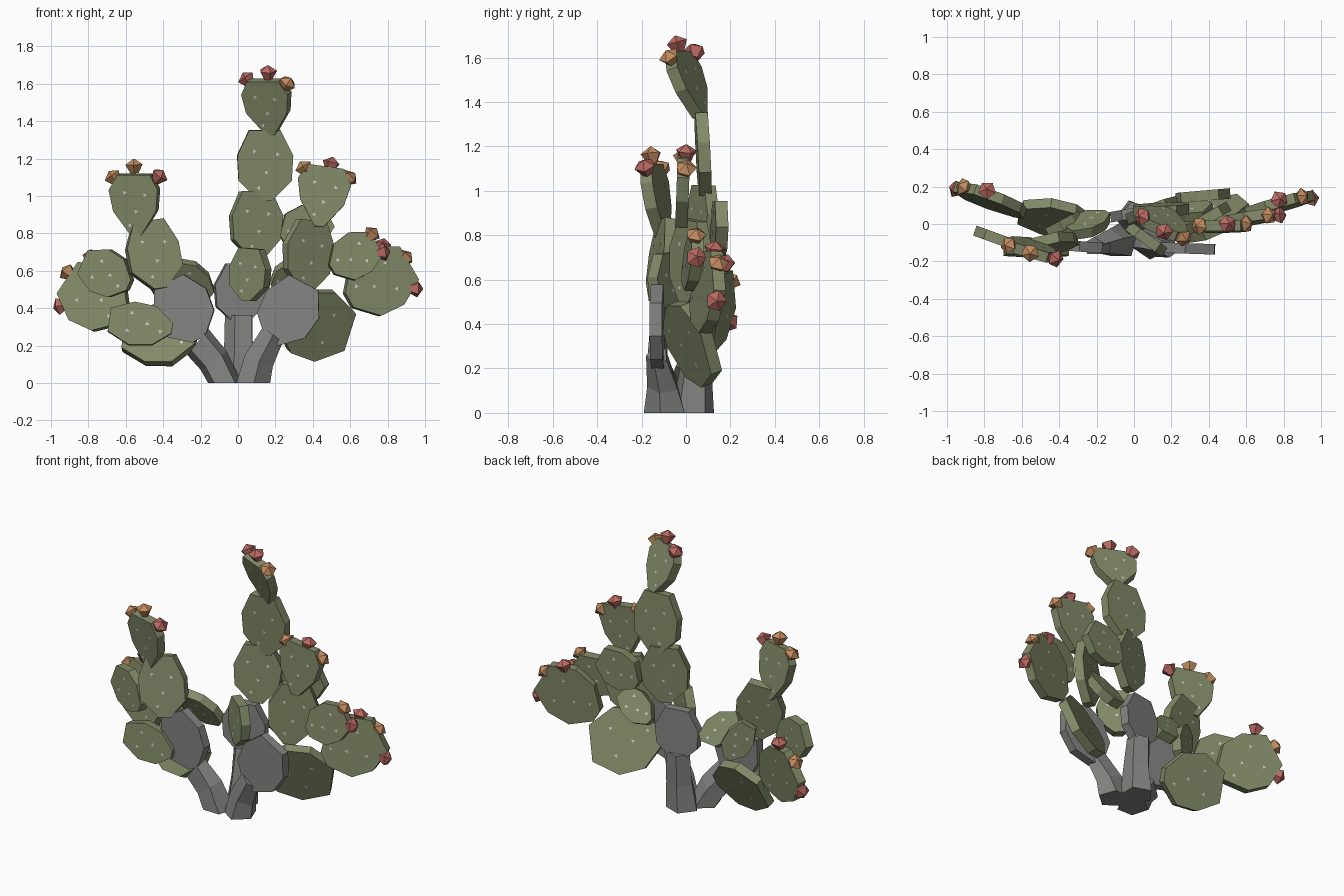
import bpy, bmesh, math, random
from mathutils import Matrix, Vector

random.seed(4)
cube = bpy.data.objects.get("Cube")
if cube:
    bpy.data.objects.remove(cube)


def material(name, rgb):
    m = bpy.data.materials.new(name)
    m.use_nodes = True
    m.diffuse_color = (*rgb, 1)
    m.node_tree.nodes["Principled BSDF"].inputs["Base Color"].default_value = (*rgb, 1)
    return m


GREEN = material("cactus green", (0.225, 0.255, 0.137))
GREY = material("woody grey", (0.23, 0.23, 0.225))
SPINE = material("pale spine", (0.6, 0.6, 0.58))
RED = material("red fruit", (0.49, 0.14, 0.12))
ORANGE = material("orange fruit", (0.54, 0.26, 0.115))

# Half outlines of a pad: (width fraction, height fraction), from base to tip
ROUND = [(0.12, -0.5), (0.46, -0.22), (0.5, 0.14), (0.28, 0.5)]
WEDGE = [(0.09, -0.5), (0.43, -0.1), (0.5, 0.24), (0.34, 0.48)]
SPINE_SPOTS = [(-0.2, 0.2), (0.22, 0.16), (0.02, -0.1), (-0.12, -0.32)]


def finish(name, bm, mats):
    mesh = bpy.data.meshes.new(name)
    bm.to_mesh(mesh)
    bm.free()
    for m in mats:
        mesh.materials.append(m)
    ob = bpy.data.objects.new(name, mesh)
    bpy.context.collection.objects.link(ob)
    return ob


def loft(bm, rings):
    """Skin a list of equal point rings and cap both ends."""
    loops = [[bm.verts.new(p) for p in ring] for ring in rings]
    n = len(loops[0])
    for a, b in zip(loops, loops[1:]):
        for i in range(n):
            j = (i + 1) % n
            bm.faces.new((a[i], a[j], b[j], b[i]))
    bm.faces.new(loops[0])
    bm.faces.new(loops[-1])
    bmesh.ops.recalc_face_normals(bm, faces=bm.faces)


def pad(name, centre, width, length, roll=0, yaw=0, tilt=0, shape=ROUND, mat=GREEN):
    """Flat cactus pad: roll leans it sideways, yaw turns it, tilt leans it forward."""
    half = 0.028
    outline = shape + [(-u, v) for u, v in reversed(shape)]
    outline = [(u * width * random.uniform(0.96, 1.06), v * length) for u, v in outline]
    bm = bmesh.new()
    loft(bm, [[(u, y, v) for u, v in outline] for y in (-half, half)])
    # Tiny flat spine marks on both faces
    if mat is GREEN:
        for side in (-1, 1):
            for u, v in SPINE_SPOTS:
                spot = [bm.verts.new((u * width + 0.013 * math.cos(a), side * (half + 0.002),
                                      v * length + 0.013 * math.sin(a)))
                        for a in (-side * k * math.tau / 3 + u * 9 for k in range(3))]
                bm.faces.new(spot).material_index = 1
    ob = finish(name, bm, [mat, SPINE])
    turn = [Matrix.Rotation(math.radians(a), 4, ax) for a, ax in ((yaw, 'Z'), (tilt, 'X'), (roll, 'Y'))]
    ob.matrix_world = Matrix.Translation(centre) @ turn[0] @ turn[1] @ turn[2]


def fruits(name, centre, items):
    """Faceted five-sided fruits pointing away from the pad centre."""
    for i, (mat, *pos) in enumerate(items):
        axis = Vector(pos) - Vector(centre)
        bm = bmesh.new()
        rings = []
        for r, z in ((0.023, -0.042), (0.049, 0.005), (0.004, 0.034)):
            rings.append([(r * math.cos(k * math.tau / 5), r * math.sin(k * math.tau / 5), z)
                          for k in range(5)])
        loft(bm, rings)
        ob = finish(f"{name}_fruit_{i + 1}", bm, [mat])
        ob.matrix_world = Matrix.Translation(pos) @ axis.to_track_quat('Z', 'Y').to_matrix().to_4x4()


def trunk(name, stations, twist):
    """Angular woody stem through (x, y, z, x radius, y radius, lean) stations."""
    bm = bmesh.new()
    rings = []
    for x, y, z, rx, ry, lean in stations:
        s, c = math.sin(math.radians(lean)), math.cos(math.radians(lean))
        angles = [twist + k * math.tau / 5 for k in range(5)]
        rings.append([(x + rx * math.cos(a) * c, y + ry * math.sin(a), z - rx * math.cos(a) * s)
                      for a in angles])
    loft(bm, rings)
    finish(name, bm, [GREY])


# Woody trunks and old pads
trunk("right_trunk", [(-0.07, -0.09, 0, 0.095, 0.1, 0), (-0.13, -0.1, 0.12, 0.09, 0.075, -35),
                      (-0.215, -0.12, 0.22, 0.095, 0.05, -52)], 0.3)
trunk("left_trunk", [(0.08, -0.09, 0, 0.095, 0.1, 0), (0.11, -0.1, 0.12, 0.085, 0.075, 22),
                     (0.185, -0.13, 0.26, 0.07, 0.05, 38)], 1.0)
trunk("rear_trunk", [(0.0, 0.03, 0, 0.1, 0.1, 0), (0.01, 0.04, 0.16, 0.085, 0.08, 0),
                     (0.01, 0.06, 0.36, 0.08, 0.06, 0)], 0.6)
pad("old_pad_right", (-0.288, -0.12, 0.388), 0.32, 0.345, roll=-28, yaw=-4, mat=GREY)
pad("old_pad_left", (0.267, -0.13, 0.378), 0.32, 0.36, roll=28, yaw=-2, mat=GREY)
pad("old_pad_rear", (0.01, 0.06, 0.48), 0.27, 0.32, yaw=10, mat=GREY)

# Central column
pad("column_pad_low", (0.095, 0.07, 0.845), 0.29, 0.36, yaw=20, tilt=-3)
pad("column_pad_mid", (0.145, 0.077, 1.165), 0.295, 0.375, yaw=2, tilt=3)
pad("column_pad_top", (0.16, 0.015, 1.48), 0.27, 0.31, yaw=-24, tilt=20, shape=WEDGE)
fruits("column", (0.16, 0.02, 1.45), [(RED, 0.045, 0.04, 1.63), (RED, 0.16, -0.04, 1.665),
                                      (ORANGE, 0.265, -0.075, 1.605)])
pad("front_bud_pad", (0.065, -0.08, 0.58), 0.24, 0.28, roll=4, yaw=-36)

# Branches on the model's left
pad("left_low_pad", (0.405, 0.02, 0.315), 0.385, 0.42, roll=100, yaw=23, tilt=20)
pad("left_outer_pad", (0.75, 0.095, 0.54), 0.36, 0.39, roll=60, yaw=15, tilt=-4)
fruits("left_outer", (0.72, 0.1, 0.51), [(RED, 0.775, 0.13, 0.74), (ORANGE, 0.9, 0.145, 0.675),
                                         (RED, 0.955, 0.135, 0.505)])
pad("left_side_pad", (0.62, 0.03, 0.675), 0.24, 0.28, roll=60, yaw=8, tilt=-5)
fruits("left_side", (0.62, 0.03, 0.675), [(ORANGE, 0.72, 0.045, 0.8), (RED, 0.78, 0.045, 0.7)])
pad("left_stem_pad", (0.375, 0.02, 0.68), 0.28, 0.38, roll=6, yaw=30)
pad("left_upper_pad", (0.455, -0.015, 1.0), 0.28, 0.33, roll=8, yaw=0, tilt=-2, shape=WEDGE)
fruits("left_upper", (0.455, -0.01, 0.98), [(ORANGE, 0.35, -0.01, 1.155), (RED, 0.5, 0.0, 1.175),
                                            (ORANGE, 0.6, 0.0, 1.1)])
pad("left_rear_pad", (0.36, 0.15, 0.83), 0.24, 0.28, roll=62, yaw=5)
pad("left_rear_stem", (0.29, 0.08, 0.58), 0.18, 0.25, roll=55, yaw=10, tilt=28)

# Branches on the model's right
pad("right_stem_pad", (-0.45, -0.11, 0.685), 0.29, 0.37, roll=-8, yaw=13, tilt=-9)
pad("right_upper_pad", (-0.545, -0.13, 0.955), 0.27, 0.34, yaw=-16, tilt=9, shape=WEDGE)
fruits("right_upper", (-0.545, -0.13, 0.93), [(ORANGE, -0.67, -0.115, 1.105), (ORANGE, -0.555, -0.155, 1.165),
                                              (RED, -0.42, -0.185, 1.11)])
pad("right_front_pad", (-0.52, -0.14, 0.315), 0.23, 0.34, roll=-82, yaw=0, tilt=-5)
pad("right_low_pad", (-0.415, 0.03, 0.25), 0.33, 0.39, roll=-85, yaw=-8, tilt=-26)
pad("right_outer_pad", (-0.755, 0.125, 0.455), 0.345, 0.39, roll=-57, yaw=-19, tilt=-8)
fruits("right_outer", (-0.77, 0.13, 0.46), [(RED, -0.955, 0.19, 0.41), (ORANGE, -0.915, 0.2, 0.595),
                                            (RED, -0.785, 0.18, 0.68)])
pad("right_side_pad", (-0.7, -0.09, 0.585), 0.24, 0.29, roll=-65, yaw=-20)
pad("right_inner_pad", (-0.25, 0.0, 0.55), 0.18, 0.27, roll=-55, yaw=3, tilt=28)
pad("right_inner_stem", (-0.37, 0.0, 0.51), 0.17, 0.25, roll=-30, yaw=28)
